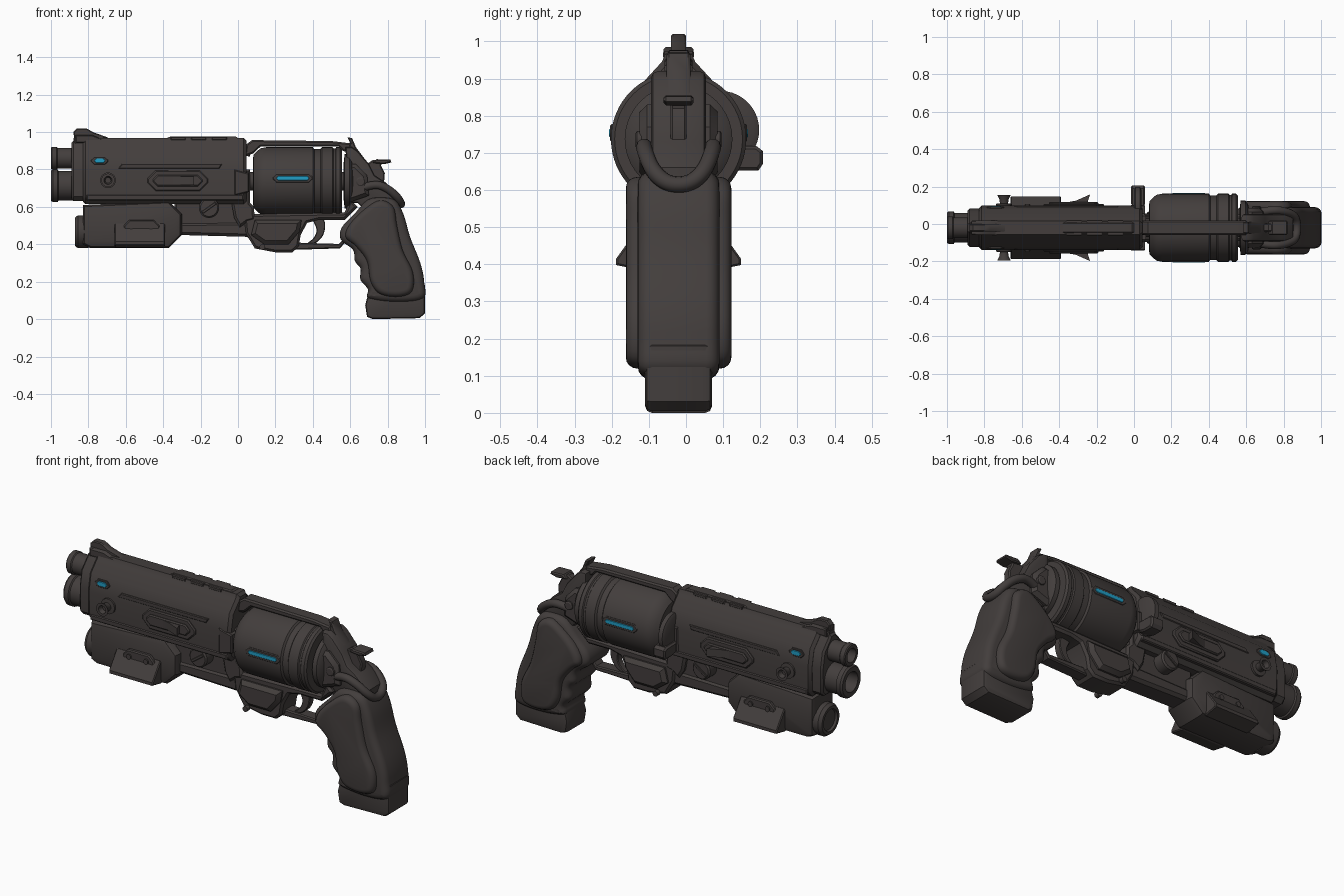
import bpy, bmesh, math
from mathutils import Vector

CY = -0.02  # centre plane of the model


def material(name, rgb):
    m = bpy.data.materials.new(name)
    m.diffuse_color = (*rgb, 1)
    return m


DARK = material("dark_gunmetal", (0.056, 0.048, 0.046))
BLUE = material("glow_blue", (0.015, 0.34, 0.56))


def finish(name, rings, mat=DARK):
    """Skin a list of equal-length vertex rings and cap both ends."""
    bm = bmesh.new()
    vs = [[bm.verts.new(p) for p in r] for r in rings]
    n = len(rings[0])
    for a, b in zip(vs, vs[1:]):
        for i in range(n):
            bm.faces.new((a[i], a[(i + 1) % n], b[(i + 1) % n], b[i]))
    bm.faces.new(vs[0])
    bm.faces.new(vs[-1])
    bmesh.ops.recalc_face_normals(bm, faces=bm.faces)
    me = bpy.data.meshes.new(name)
    bm.to_mesh(me)
    bm.free()
    me.materials.append(mat)
    ob = bpy.data.objects.new(name, me)
    bpy.context.collection.objects.link(ob)
    return ob


def rounded(pts, k=5):
    """Closed Catmull-Rom through the points."""
    out, n = [], len(pts)
    P = [Vector(p) for p in pts]
    for i in range(n):
        a, b, c, d = P[i - 1], P[i], P[(i + 1) % n], P[(i + 2) % n]
        for j in range(k):
            t = j / k
            out.append(0.5 * (2 * b + (c - a) * t + (2 * a - 5 * b + 4 * c - d) * t * t
                              + (3 * b - a - 3 * c + d) * t ** 3))
    return out


def inset(pts, d):
    P = [Vector(p) for p in pts]
    n = len(P)
    if sum(P[i - 1].x * P[i].y - P[i].x * P[i - 1].y for i in range(n)) < 0:
        d = -d
    out = []
    for i in range(n):
        e1, e2 = (P[i] - P[i - 1]).normalized(), (P[(i + 1) % n] - P[i]).normalized()
        n1, n2 = Vector((-e1.y, e1.x)), Vector((-e2.y, e2.x))
        out.append(P[i] + (n1 + n2) * d / max(0.5, 1 + n1.dot(n2)))
    return out


def slab(name, pts, lo, hi, bev=0.008, axis="y", seg=1, mat=DARK):
    """Profile extruded along y (x,z points) or x (y,z points) with bevelled rims."""
    arc = [(bev * (1 - math.sin(i / seg * math.pi / 2)), bev * (1 - math.cos(i / seg * math.pi / 2)))
           for i in range(seg, -1, -1)]
    layers = [(lo + a, b) for b, a in reversed([(y, x) for x, y in arc])]
    layers = [(lo + bev * (1 - math.cos(t)), bev * (1 - math.sin(t)))
              for t in [i / seg * math.pi / 2 for i in range(seg + 1)]]
    layers += [(hi - (a - lo), d) for a, d in reversed(layers)]
    rings = []
    for a, d in layers:
        q = inset(pts, d)
        rings.append([(p.x, a, p.y) if axis == "y" else (a, p.x, p.y) for p in q])
    return finish(name, rings, mat)


def plate(name, pts, hw, bev=0.008, seg=1):
    return slab(name, pts, CY - hw, CY + hw, bev, "y", seg)


def lathe(name, prof, u, z, axis="x", n=40):
    """Turn (position, radius) pairs about an x or y axis line."""
    cs = [(math.cos(2 * math.pi * i / n), math.sin(2 * math.pi * i / n)) for i in range(n)]
    return finish(name, [[(a, u + r * c, z + r * s) if axis == "x" else (u + r * c, a, z + r * s)
                          for c, s in cs] for a, r in prof])


def box(x0, x1, z0, z1):
    return [(x0, z0), (x1, z0), (x1, z1), (x0, z1)]


def capsule(x0, x1, z0, z1):
    c = (z1 - z0) * 0.4
    return [(x0 + c, z0), (x1 - c, z0), (x1, z0 + c), (x1, z1 - c), (x1 - c, z1), (x0 + c, z1), (x0, z1 - c), (x0, z0 + c)]


# Barrel shroud, with front collar, top rib and rear step
half = [(0.08, 0.615), (0.115, 0.65), (0.118, 0.79), (0.10, 0.885), (0.045, 0.945), (0.035, 0.968)]
sec = [(CY + y, z) for y, z in half] + [(CY - y, z) for y, z in reversed(half)]
slab("barrel_shroud", sec, -0.83, 0.045, 0.015, "x")
slab("front_collar", inset(sec, 0.016), -0.89, -0.80, 0.01, "x")
plate("top_rib", [(-0.88, 0.93), (-0.88, 0.968), (-0.38, 0.968), (-0.36, 0.977), (-0.01, 0.975), (0.065, 0.92), (0.065, 0.87)], 0.03, 0.006)
for i in range(3):
    plate("rib_vent", box(-0.36 + i * 0.11, -0.28 + i * 0.11, 0.955, 0.974), 0.042, 0.004)
plate("front_sight", [(-0.875, 0.96), (-0.88, 1.0), (-0.86, 1.02), (-0.81, 1.02), (-0.77, 0.997), (-0.69, 0.97)], 0.02, 0.005)
plate("sight_base", [(-0.87, 0.94), (-0.87, 0.985), (-0.78, 0.985), (-0.70, 0.95)], 0.04, 0.006)

# Muzzle tubes
lathe("upper_muzzle", [(-0.86, 0.056), (-0.965, 0.056), (-0.97, 0.061), (-0.995, 0.061), (-1, 0.056), (-1, 0.038), (-0.92, 0.036)], CY, 0.86)
lathe("lower_muzzle", [(-0.86, 0.08), (-0.96, 0.08), (-0.965, 0.088), (-0.99, 0.088), (-1, 0.08), (-1, 0.055), (-0.92, 0.053)], CY, 0.713)

# Under-barrel module
plate("under_module", [(-0.83, 0.61), (-0.37, 0.63), (-0.30, 0.56), (-0.30, 0.45), (-0.37, 0.38), (-0.79, 0.38), (-0.83, 0.40)], 0.098, 0.03, 2)
lathe("under_lens", [(-0.8, 0.088), (-0.855, 0.088), (-0.872, 0.076), (-0.872, 0.06), (-0.86, 0.055)], CY, 0.467)
plate("under_rail", [(-0.32, 0.45), (0.05, 0.44), (0.08, 0.40), (0.10, 0.52), (-0.32, 0.515)], 0.06, 0.015)
plate("under_spine", box(-0.34, 0.03, 0.50, 0.64), 0.05, 0.01)
plate("shroud_heel", [(-0.04, 0.65), (-0.02, 0.54), (0.01, 0.49), (0.05, 0.52), (0.09, 0.53), (0.085, 0.60), (0.065, 0.62), (0.065, 0.80), (0, 0.80)], 0.075, 0.012)

# Details repeated on both flanks
for s, side in ((-1, "front"), (1, "back")):
    def flank(name, pts, d0, d1, bev=0.006, mat=DARK):
        a, b = sorted((CY + s * d0, CY + s * d1))
        return slab(name + "_" + side, pts, a, b, bev, "y", 1, mat)

    def knob(name, prof, x, z, n=24):
        return lathe(name + "_" + side, [(CY + s * d, r) for d, r in prof], x, z, "y", n)

    # hinged flaps on the module
    wedge = [(0.07, 0.51), (0.10, 0.51), (0.168, 0.415), (0.168, 0.398), (0.09, 0.382), (0.07, 0.39)]
    slab("flap_" + side, [(CY + s * y, z) for y, z in wedge], -0.66, -0.39, 0.005, "x")
    flank("flap_hinge", [(-0.61, 0.45), (-0.42, 0.45), (-0.42, 0.50), (-0.45, 0.53), (-0.58, 0.53), (-0.61, 0.50)], 0.08, 0.118)
    for x in (-0.57, -0.465):
        knob("hinge_screw", [(0.1, 0.014), (0.125, 0.014)], x, 0.495, 12)
    # flared knob
    knob("flared_knob", [(0.10, 0.042), (0.128, 0.042), (0.13, 0.022), (0.15, 0.024), (0.176, 0.036), (0.176, 0.022), (0.15, 0.015)], -0.695, 0.742)
    # oval slot and its curved lever
    flank("slot_frame", capsule(-0.485, -0.16, 0.685, 0.795), 0.10, 0.128)
    flank("slot_inner", capsule(-0.455, -0.19, 0.71, 0.77), 0.10, 0.138)
    lever = [(-0.39, 0.13), (-0.31, 0.145), (-0.235, 0.178), (-0.25, 0.13)]
    finish("slot_lever_" + side, [[(x, CY + s * y, z) for x, y in lever] for z in (0.718, 0.762)])
    # side strakes and lower edge
    flank("upper_strake", [(-0.64, 0.805), (-0.10, 0.805), (-0.085, 0.83), (-0.62, 0.83)], 0.09, 0.119, 0.004)
    flank("lower_strake", box(-0.81, 0.03, 0.635, 0.665), 0.09, 0.12, 0.005)
    flank("rear_lug", [(-0.02, 0.66), (0.06, 0.68), (0.06, 0.78), (-0.02, 0.8)], 0.05, 0.122)
    # small glowing window
    flank("window_frame", capsule(-0.785, -0.695, 0.825, 0.868), 0.09, 0.113, 0.003)
    flank("window_glow", capsule(-0.768, -0.71, 0.834, 0.86), 0.105, 0.117, 0.002, BLUE)
    # big slotted screw
    knob("rail_screw", [(0.03, 0.054), (0.105, 0.054), (0.113, 0.046)], -0.155, 0.595)
    flank("screw_ridge", [(-0.195, 0.575), (-0.185, 0.565), (-0.115, 0.615), (-0.125, 0.625)], 0.1, 0.119, 0.002)
    # glowing strip on the drum
    flank("drum_strip_frame", capsule(0.185, 0.40, 0.729, 0.778), 0.15, 0.184, 0.004)
    flank("drum_strip_glow", capsule(0.205, 0.38, 0.742, 0.764), 0.178, 0.187, 0.002, BLUE)
    # frame cheeks
    flank("frame_cheek", [(0.585, 0.62), (0.585, 0.83), (0.63, 0.83), (0.69, 0.77), (0.70, 0.66)], 0.05, 0.105, 0.02)
    knob("frame_pin", [(0.07, 0.024), (0.112, 0.024), (0.116, 0.018)], 0.655, 0.735, 16)
    flank("lower_frame_bulge", [(0.09, 0.53), (0.07, 0.45), (0.14, 0.40), (0.27, 0.40), (0.33, 0.47), (0.34, 0.53)], 0.05, 0.10, 0.02)
    knob("lower_frame_pin", [(0.08, 0.015), (0.105, 0.015)], 0.13, 0.385, 12)

# Drum with groove, pin and recoil shield
lathe("drum", [(0.08, 0.10), (0.082, 0.14), (0.095, 0.155), (0.12, 0.176), (0.15, 0.182), (0.40, 0.182), (0.408, 0.172),
               (0.44, 0.172), (0.448, 0.182), (0.505, 0.182), (0.51, 0.176), (0.52, 0.176), (0.525, 0.182), (0.545, 0.182), (0.555, 0.172), (0.555, 0.1)], CY, 0.737, n=64)
lathe("drum_pin", [(0.03, 0.05), (0.62, 0.05)], CY, 0.737, n=20)
lathe("recoil_shield", [(0.565, 0.10), (0.57, 0.145), (0.595, 0.145), (0.61, 0.125), (0.62, 0.08)], CY, 0.737)

# Swing latch on the back side
lathe("latch_disc", [(0.0, 0.09), (0.008, 0.105), (0.032, 0.105), (0.04, 0.09)], 0.092, 0.762)
slab("latch_tab", [(0.10, 0.665), (0.14, 0.652), (0.195, 0.652), (0.207, 0.67), (0.207, 0.705), (0.19, 0.718), (0.10, 0.72)], -0.015, 0.06, 0.008, "x")

# Top strap, rear sight and frame
plate("top_strap", [(0.035, 0.87), (0.045, 0.935), (0.075, 0.957), (0.5, 0.952), (0.6, 0.94), (0.62, 0.88), (0.56, 0.90), (0.54, 0.922), (0.12, 0.922), (0.08, 0.885)], 0.038, 0.008)
plate("rear_frame", [(0.575, 0.92), (0.61, 0.92), (0.64, 0.90), (0.70, 0.83), (0.73, 0.77), (0.79, 0.73), (0.85, 0.66), (0.85, 0.61), (0.74, 0.60), (0.68, 0.58), (0.64, 0.62), (0.585, 0.62)], 0.074, 0.018, 2)
plate("rear_sight", [(0.575, 0.90), (0.60, 0.94), (0.585, 0.972), (0.61, 0.968), (0.63, 0.92), (0.69, 0.84)], 0.032, 0.006)
plate("hammer", [(0.68, 0.76), (0.69, 0.83), (0.72, 0.85), (0.77, 0.848), (0.765, 0.82), (0.785, 0.78), (0.78, 0.72)], 0.022, 0.006)
plate("hammer_spur", [(0.72, 0.835), (0.74, 0.855), (0.815, 0.852), (0.82, 0.838), (0.78, 0.828)], 0.04, 0.006)

# Looping tang tube around the back
cu = bpy.data.curves.new("tang_loop", "CURVE")
cu.dimensions, cu.bevel_depth, cu.bevel_resolution, cu.use_fill_caps = "3D", 0.022, 3, True
path = [(0.66, 0.08, 0.70), (0.73, 0.095, 0.725), (0.80, 0.09, 0.70), (0.855, 0.07, 0.65), (0.872, 0.03, 0.615)]
path += [(x, -y, z) for x, y, z in reversed(path)]
sp = cu.splines.new("NURBS")
sp.points.add(len(path) - 1)
for p, (x, y, z) in zip(sp.points, path):
    p.co = (x, CY + y, z, 1)
sp.use_endpoint_u, sp.order_u = True, 3
cu.materials.append(DARK)
bpy.context.collection.objects.link(bpy.data.objects.new("tang_loop", cu))

# Lower frame, trigger and guard
plate("lower_frame", [(0.03, 0.56), (0.04, 0.46), (0.09, 0.378), (0.2, 0.357), (0.29, 0.357), (0.325, 0.39), (0.335, 0.45), (0.37, 0.515), (0.43, 0.53), (0.57, 0.53), (0.64, 0.60), (0.60, 0.64), (0.57, 0.57)], 0.07, 0.012)
plate("trigger_guard", [(0.28, 0.37), (0.545, 0.378), (0.60, 0.44), (0.60, 0.47), (0.54, 0.402), (0.28, 0.41)], 0.035, 0.006)
plate("trigger", rounded([(0.40, 0.54), (0.46, 0.53), (0.46, 0.46), (0.42, 0.41), (0.36, 0.395), (0.405, 0.435), (0.42, 0.48)], 4), 0.02, 0.004)

# Grip: core, swollen side panels and butt
grip = rounded([(0.76, 0.65), (0.84, 0.635), (0.885, 0.56), (0.92, 0.44), (0.975, 0.30), (0.995, 0.20), (0.99, 0.11), (0.85, 0.09), (0.70, 0.11),
                (0.695, 0.16), (0.655, 0.21), (0.655, 0.27), (0.625, 0.31), (0.615, 0.37), (0.55, 0.425), (0.555, 0.49), (0.62, 0.56), (0.69, 0.635)])
plate("grip_core", grip, 0.11, 0.035, 4)
plate("grip_panels", rounded([(0.76, 0.635), (0.83, 0.60), (0.85, 0.50), (0.88, 0.37), (0.935, 0.25), (0.93, 0.15), (0.86, 0.12), (0.76, 0.135),
                              (0.71, 0.20), (0.69, 0.31), (0.63, 0.39), (0.575, 0.44), (0.60, 0.51), (0.68, 0.59)]), 0.142, 0.03, 4)
plate("grip_butt", [(0.70, 0.15), (0.68, 0.075), (0.69, 0.012), (0.72, 0.0), (0.97, 0.005), (1.0, 0.03), (1.0, 0.18), (0.96, 0.22)], 0.09, 0.018, 2)

# Smooth shading with crisp edges
bpy.ops.object.select_all(action="DESELECT")
for ob in bpy.data.objects:
    if ob.type == "MESH":
        ob.select_set(True)
        bpy.context.view_layer.objects.active = ob
bpy.ops.object.shade_smooth_by_angle(angle=math.radians(32))
